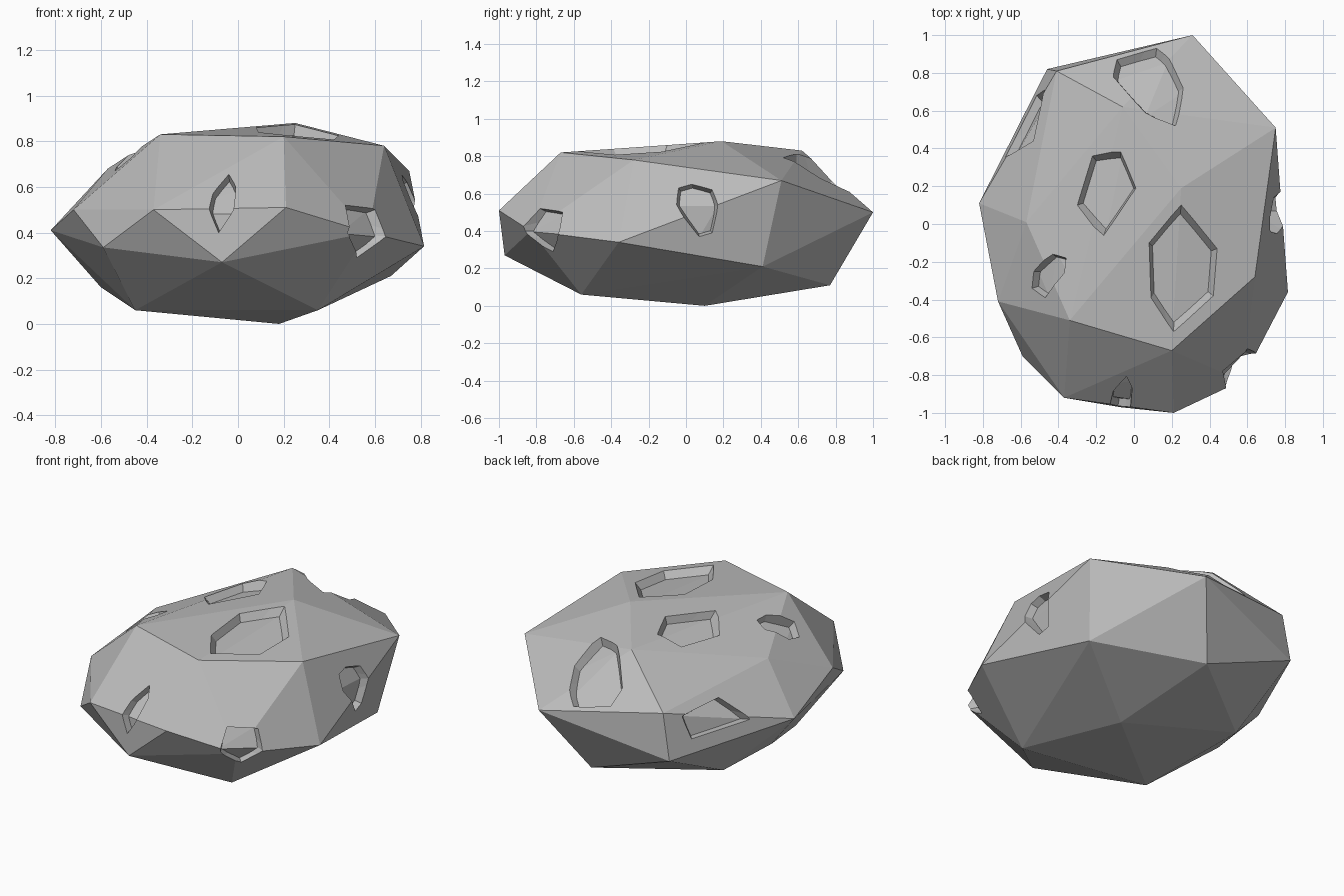
import bpy
import bmesh
from mathutils import Vector
from mathutils.bvhtree import BVHTree

if "Cube" in bpy.data.objects:
    bpy.data.objects.remove(bpy.data.objects["Cube"], do_unlink=True)

DEPTH = 0.045   # crater depth
REACH = 0.12    # how far a crater cutter extends either side of the surface
TAPER = 0.38    # how much a cutter narrows over that reach

stone = bpy.data.materials.new("grey stone")
stone.use_nodes = True
stone.diffuse_color = (0.5, 0.5, 0.5, 1)
stone.node_tree.nodes["Principled BSDF"].inputs["Base Color"].default_value = (0.5, 0.5, 0.5, 1)
stone.node_tree.nodes["Principled BSDF"].inputs["Roughness"].default_value = 0.9

# Corners of the faceted rock, from the crown down to the underside
CORNERS = [
    (.25, .19, .88), (-.06, .62, .83), (-.34, -.51, .83), (.2, -.67, .82),
    (.64, -.28, .78), (-.57, .01, .68), (.75, .51, .67), (-.41, .81, .6),
    (.31, 1, .5), (-.72, -.41, .5), (-.37, -.92, .5), (.21, -1, .51),
    (-.82, .11, .41), (.57, -.83, .4), (.815, -.36, .34), (-.59, -.7, .335),
    (-.46, .82, .32), (-.07, -.97, .27), (.67, .41, .21), (-.6, .02, .16),
    (.11, .77, .11), (-.48, .32, .08), (-.45, -.43, .06), (.35, -.56, .06), (.18, .1, 0)]

# Crater rims: side they are drawn from, and outline on that side
UP, FRONT, LEFT, RIGHT = Vector((0, 0, 1)), Vector((0, -1, 0)), Vector((1, 0, 0)), Vector((-1, 0, 0))
CRATERS = [
    (UP, [(.25, .1), (.44, -.13), (.42, -.38), (.21, -.57), (.09, -.39), (.08, -.1)]),
    (UP, [(-.22, .36), (-.07, .38), (.01, .19), (-.16, -.06), (-.3, .1)]),
    (UP, [(-.09, .87), (.12, .93), (.18, .88), (.26, .72), (.22, .52), (.06, .59), (-.11, .78)]),
    (UP, [(-.43, -.16), (-.36, -.18), (-.37, -.26), (-.47, -.39), (-.54, -.34), (-.53, -.25)]),
    (RIGHT, [(.71, .56), (.44, .59), (.35, .46), (.68, .42)]),
    (FRONT, [(-.04, .655), (-.01, .6), (-.02, .5), (-.085, .4), (-.125, .5), (-.11, .57)]),
    (FRONT, [(.47, .52), (.6, .5), (.645, .385), (.52, .29), (.48, .4)]),
    (LEFT, [(-.04, .63), (.03, .65), (.14, .62), (.17, .54), (.14, .39), (.07, .37), (-.05, .54)]),
]


def hull(points):
    """Closed convex bmesh around the points."""
    bm = bmesh.new()
    for p in points:
        bm.verts.new(p)
    res = bmesh.ops.convex_hull(bm, input=bm.verts[:])
    loose = {g for g in res["geom_interior"] + res["geom_unused"] if isinstance(g, bmesh.types.BMVert)}
    bmesh.ops.delete(bm, geom=list(loose), context="VERTS")
    bmesh.ops.recalc_face_normals(bm, faces=bm.faces[:])
    bm.normal_update()
    return bm


def make_object(name, bm):
    mesh = bpy.data.meshes.new(name)
    bm.to_mesh(mesh)
    bm.free()
    mesh.materials.append(stone)
    obj = bpy.data.objects.new(name, mesh)
    bpy.context.scene.collection.objects.link(obj)
    return obj


def subtract(target, cutter):
    """Cut one object out of another, bake the result and drop the cutter."""
    cutter.hide_render = True
    mod = target.modifiers.new("cut", "BOOLEAN")
    mod.operation, mod.solver, mod.object = "DIFFERENCE", "EXACT", cutter
    bpy.context.view_layer.update()
    dg = bpy.context.evaluated_depsgraph_get()
    baked = bpy.data.meshes.new_from_object(target.evaluated_get(dg))
    target.modifiers.clear()
    target.data = baked
    bpy.data.objects.remove(cutter, do_unlink=True)


# Rock body
body = hull(CORNERS)
surface = BVHTree.FromBMesh(body)
rock = make_object("asteroid_rock", body)

# Craters: tapered plugs around each rim, with a block removed to leave the floor
for side, outline in CRATERS:
    rim, normal = [], Vector()
    for a, b in outline:
        if side == UP:
            start = Vector((a, b, 0))
        elif side == FRONT:
            start = Vector((a, 0, b))
        else:
            start = Vector((0, a, b))
        hit, n, _, _ = surface.ray_cast(start + side * 3, -side)
        if hit is not None:
            rim.append(hit)
            normal += n
    normal.normalize()
    centre = sum(rim, Vector()) / len(rim)
    ring = []
    for step in (1, -1):
        for p in rim:
            spread = p - centre
            flat = spread - normal * spread.dot(normal)
            ring.append(p + flat * TAPER * step + normal * REACH * step)
    plug = make_object("crater_plug", hull(ring))
    floor = hull([p - normal * d for p in rim for d in (DEPTH, 0.4)])
    subtract(plug, make_object("crater_floor", floor))
    subtract(rock, plug)

for poly in rock.data.polygons:
    poly.use_smooth = False
    poly.material_index = 0
